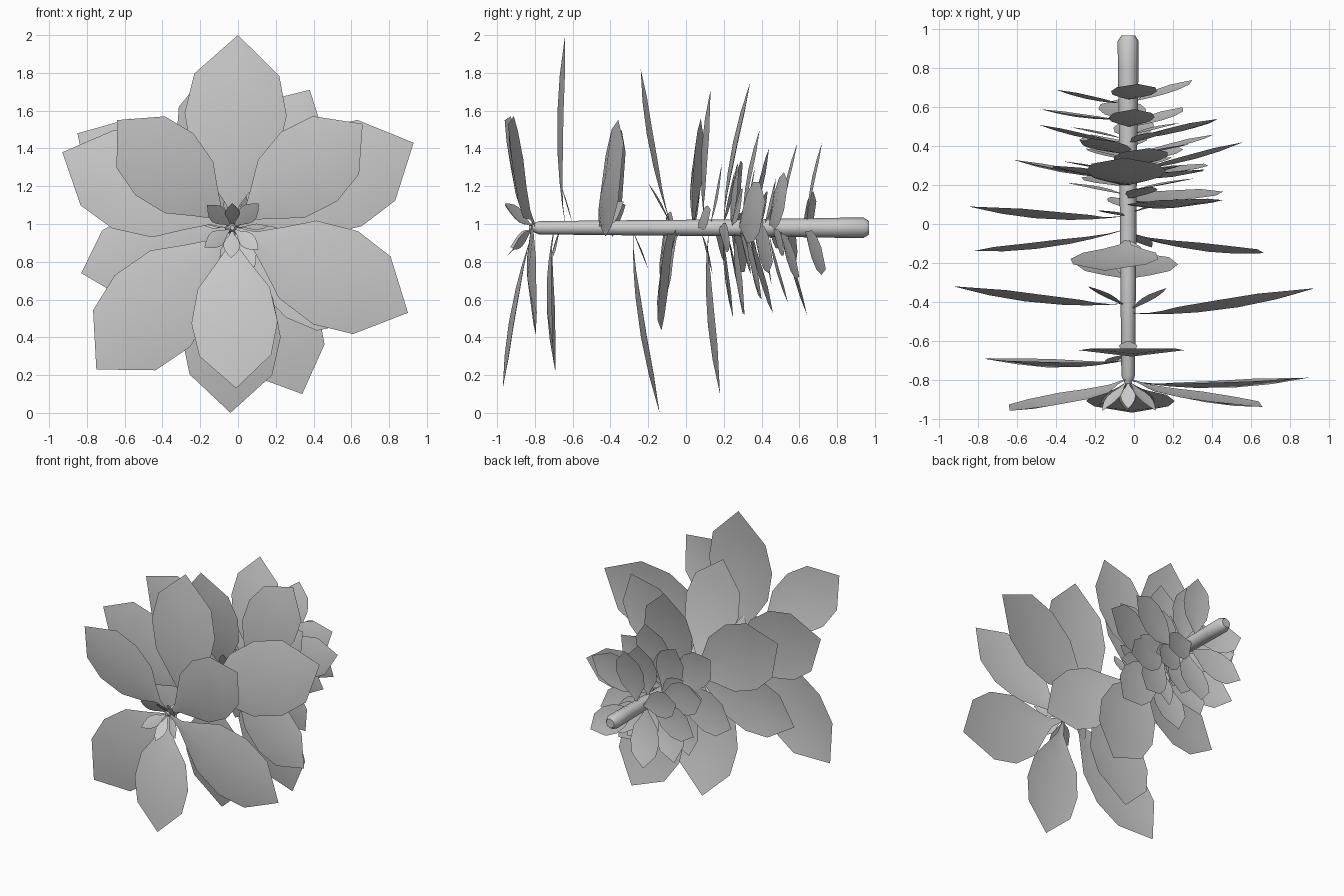
import bpy, bmesh, math
from mathutils import Vector

if "Cube" in bpy.data.objects:
    bpy.data.objects.remove(bpy.data.objects["Cube"])

AX, AZ = -0.03, 0.98          # stem axis position

grey = bpy.data.materials.new("leaf_grey")
grey.diffuse_color = (0.6, 0.6, 0.6, 1)
grey.use_nodes = True
grey.node_tree.nodes["Principled BSDF"].inputs["Base Color"].default_value = grey.diffuse_color


def finish(bm, name, angle=60):
    me = bpy.data.meshes.new(name)
    bm.to_mesh(me)
    bm.free()
    me.materials.append(grey)
    ob = bpy.data.objects.new(name, me)
    bpy.context.collection.objects.link(ob)
    bpy.ops.object.select_all(action='DESELECT')
    ob.select_set(True)
    bpy.context.view_layer.objects.active = ob
    bpy.ops.object.shade_smooth_by_angle(angle=math.radians(angle))
    return ob


# Stem: tapered eight-sided rod along y
bm = bmesh.new()
prev = None
for y, r in ((-0.83, 0.012), (-0.78, 0.035), (-0.3, 0.04), (0.3, 0.045),
             (0.8, 0.053), (0.94, 0.054), (0.97, 0.035)):
    ring = [bm.verts.new((AX + r * math.cos(a), y, AZ + r * math.sin(a)))
            for a in (math.tau * i / 8 for i in range(8))]
    if prev:
        for i in range(8):
            bm.faces.new((prev[i], prev[(i + 1) % 8], ring[(i + 1) % 8], ring[i]))
    else:
        bm.faces.new(ring)
    prev = ring
bm.faces.new(prev[::-1])
bmesh.ops.recalc_face_normals(bm, faces=bm.faces)
finish(bm, "stem", 50)

# Leaf outlines: fraction of length, half width
BROAD = ((0, .012), (.1, .035), (.22, .12), (.36, .225), (.58, .27), (.79, .225))
SLIM = ((0, .03), (.15, .08), (.32, .18), (.5, .23), (.68, .20), (.85, .11))


def leaf(name, tip, base_y, outline=BROAD, bow=0.17):
    tip, base = Vector(tip), Vector((AX, base_y, AZ))
    d = tip - base
    out = Vector((d.x, 0, d.z)).normalized()
    base += out * 0.02
    d = tip - base
    size = d.length
    side = out.cross(Vector((0, 1, 0)))
    bm = bmesh.new()
    prev = None
    for t, w in outline:
        c = base + d * t + Vector((0, -bow * size * t * (1 - t), 0))
        fold = Vector((0, 0.12 * w * size, 0))
        row = [bm.verts.new(c - side * w * size + fold), bm.verts.new(c),
               bm.verts.new(c + side * w * size + fold)]
        if prev:
            for i in (0, 1):
                bm.faces.new((prev[i], prev[i + 1], row[i + 1], row[i]))
        prev = row
    end = bm.verts.new(tip)
    for i in (0, 1):
        bm.faces.new((prev[i], prev[i + 1], end))
    bm.normal_update()
    if sum(f.normal.y for f in bm.faces) > 0:
        bmesh.ops.reverse_faces(bm, faces=bm.faces)
    finish(bm, name)


# Large leaves: tip x, y, z and base y
LARGE = (
    (0, -.64, 2.0, -.64), (-.64, -.96, 1.55, -.80), (.66, -.94, 1.53, -.80),
    (.93, -.33, 1.43, -.46), (-.93, -.32, 1.38, -.41), (.90, -.79, .53, -.81),
    (-.75, -.69, .23, -.70), (-.01, -.97, .13, -.81), (-.04, -.14, 0, -.28),
    (-.15, -.24, 1.82, -.08), (-.83, -.14, .74, -.03), (.67, -.15, .49, -.05),
    (-.85, .09, 1.48, .04), (.38, .13, 1.71, .10), (.34, .18, .10, .12),
)
for i, (x, y, z, b) in enumerate(LARGE):
    leaf(f"large_leaf_{i + 1}", (x, y, z), b)

# Medium leaves of the dense rear part
MEDIUM = (
    (-.05, .34, 1.75, .20), (-.62, .33, .85, .24), (.56, .42, 1.12, .28),
    (-.20, .25, .50, .20), (.36, .31, .52, .26), (-.42, .30, 1.32, .25),
    (.36, .28, 1.30, .24), (.08, .39, 1.50, .30), (-.22, .46, .53, .34),
    (.41, .46, .80, .36), (-.49, .51, 1.10, .42), (.22, .40, .60, .32),
    (-.22, .44, 1.40, .36), (.43, .54, 1.22, .44), (.02, .54, .58, .44),
    (-.48, .59, .85, .54), (0, .59, 1.43, .50), (.25, .60, .72, .50),
    (-.08, .64, .52, .53), (-.40, .69, 1.12, .62), (.02, .72, 1.43, .64),
    (.30, .74, .76, .63),
)
for i, (x, y, z, b) in enumerate(MEDIUM):
    leaf(f"medium_leaf_{i + 1}", (x, y, z), b)


def shoot(name, degrees, reach, y, b):
    a = math.radians(degrees)
    tip = (AX + reach * math.cos(a), y, AZ + reach * math.sin(a))
    leaf(name, tip, b, SLIM, 0.03)


# Filler leaves spiralling around the stem between the medium ones
for i in range(16):
    b = 0.13 + 0.022 * i
    shoot(f"filler_leaf_{i + 1}", 70 + 137.5 * i, 0.36 - 0.004 * i, b + 0.06, b)

# Small leaves: tip bud and side shoots (angle, reach, tip y, base y)
SMALL = (
    (42, .19, -.96, -.82), (138, .18, -.96, -.82), (90, .13, -.95, -.82),
    (215, .18, -.93, -.82), (268, .16, -.96, -.82), (320, .18, -.92, -.82),
    (90, .22, -.66, -.60), (235, .21, -.72, -.67), (35, .24, -.33, -.44),
    (150, .24, -.32, -.42), (265, .22, -.20, -.28), (80, .24, -.20, -.08),
    (300, .24, -.12, -.05), (130, .24, .07, .04), (250, .26, .14, .08),
    (20, .28, .13, .06),
)
for i, s in enumerate(SMALL):
    shoot(f"small_leaf_{i + 1}", *s)
